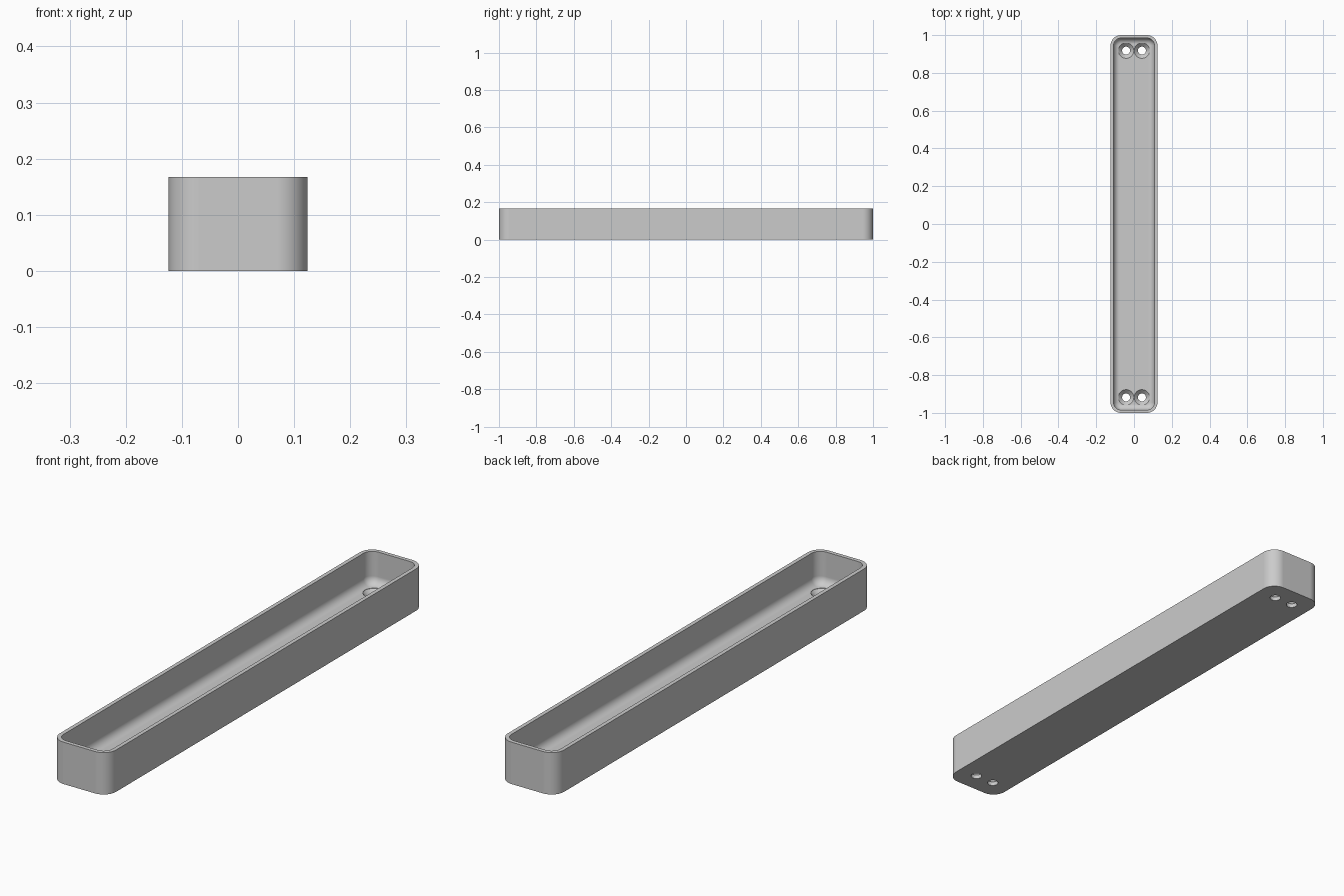
import bpy, bmesh
from math import pi, sin, cos

cube = bpy.data.objects.get("Cube")
if cube:
    bpy.data.objects.remove(cube)

HALF_W, HALF_L, HEIGHT = 0.124, 1.0, 0.167
CORNER, WALL, FLOOR, FILLET = 0.055, 0.016, 0.037, 0.032
HOLE_X, HOLE_Y, HOLE_R, SINK_R = 0.042, 0.918, 0.021, 0.041

grey = bpy.data.materials.new("plain_grey")
grey.use_nodes = True
colour = (0.6, 0.6, 0.6, 1)
grey.diffuse_color = colour
grey.node_tree.nodes["Principled BSDF"].inputs["Base Color"].default_value = colour


def rounded_ring(bm, inset, z, steps=12):
    """Rounded rectangle, inset from the outer wall."""
    r = CORNER - inset
    cx, cy = HALF_W - CORNER, HALF_L - CORNER
    ring = []
    for q, (sx, sy) in enumerate([(1, 1), (-1, 1), (-1, -1), (1, -1)]):
        for i in range(steps + 1):
            a = (q + i / steps) * pi / 2
            ring.append(bm.verts.new((sx * cx + r * cos(a), sy * cy + r * sin(a), z)))
    return ring


def circle_ring(bm, x, y, r, z, n=40):
    return [bm.verts.new((x + r * cos(2 * pi * i / n), y + r * sin(2 * pi * i / n), z))
            for i in range(n)]


def loft(bm, rings):
    """Skin consecutive rings and cap both ends."""
    for a, b in zip(rings, rings[1:]):
        n = len(a)
        for i in range(n):
            j = (i + 1) % n
            bm.faces.new((a[i], a[j], b[j], b[i]))
    bm.faces.new(rings[0][::-1])
    bm.faces.new(rings[-1])


def finish(bm, name):
    bmesh.ops.recalc_face_normals(bm, faces=bm.faces)
    mesh = bpy.data.meshes.new(name)
    bm.to_mesh(mesh)
    bm.free()
    ob = bpy.data.objects.new(name, mesh)
    bpy.context.collection.objects.link(ob)
    mesh.materials.append(grey)
    return ob


# Tray body: outer wall, rim, inner wall, floor fillet, floor
bm = bmesh.new()
profile = [(0, 0), (0, HEIGHT), (WALL, HEIGHT)]
for i in range(11):
    a = i / 10 * pi / 2
    profile.append((WALL + FILLET * (1 - cos(a)), FLOOR + FILLET * (1 - sin(a))))
loft(bm, [rounded_ring(bm, inset, z) for inset, z in profile])
tray = finish(bm, "tray")

# Countersunk screw holes, a pair at each end
bm = bmesh.new()
plug = [(HOLE_R, -0.02), (HOLE_R, FLOOR - 0.021), (SINK_R, FLOOR - 0.001), (SINK_R, FLOOR + 0.05)]
for x in (-HOLE_X, HOLE_X):
    for y in (-HOLE_Y, HOLE_Y):
        loft(bm, [circle_ring(bm, x, y, r, z) for r, z in plug])
cutter = finish(bm, "screw_hole_cutter")

cut = tray.modifiers.new("screw_holes", 'BOOLEAN')
cut.operation = 'DIFFERENCE'
cut.solver = 'EXACT'
cut.object = cutter
bpy.context.view_layer.update()
evaluated = tray.evaluated_get(bpy.context.evaluated_depsgraph_get())
tray_mesh = bpy.data.meshes.new_from_object(evaluated)
tray.modifiers.clear()
tray.data = tray_mesh
bpy.data.objects.remove(cutter)

# Smooth curves, crisp rim and hole edges, flat large faces
bpy.ops.object.select_all(action='DESELECT')
tray.select_set(True)
bpy.context.view_layer.objects.active = tray
bpy.ops.object.shade_smooth_by_angle(angle=pi / 6)
normals = tray.modifiers.new("flat_faces", 'WEIGHTED_NORMAL')
normals.keep_sharp = True
